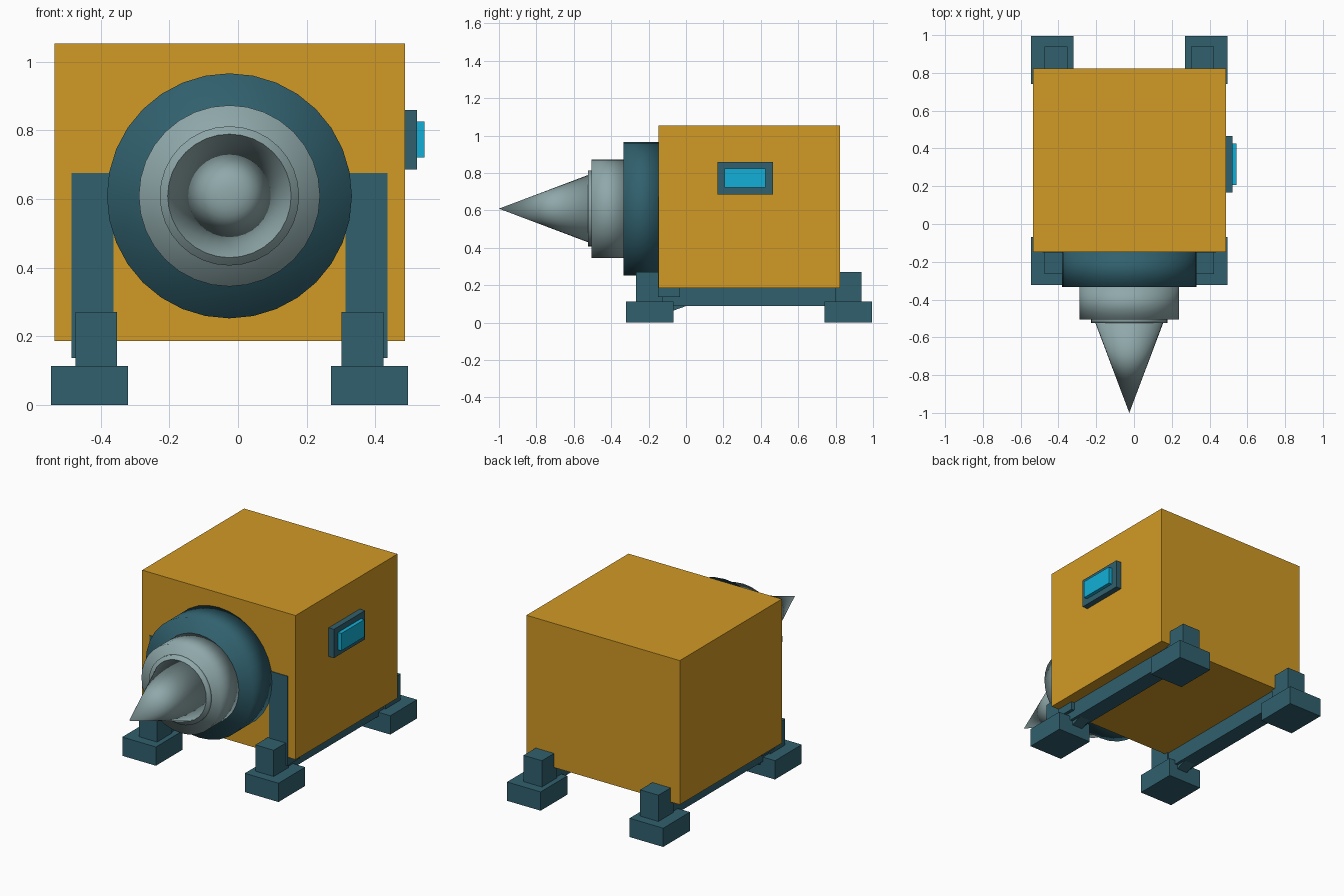
import bpy, bmesh, math
from mathutils import Matrix, Vector

if "Cube" in bpy.data.objects:
    bpy.data.objects.remove(bpy.data.objects["Cube"])

CX = -0.025   # symmetry plane of the machine
CZ = 0.609    # height of the drill axis


def material(name, rgb):
    m = bpy.data.materials.new(name)
    m.diffuse_color = (*rgb, 1)
    m.use_nodes = True
    m.node_tree.nodes["Principled BSDF"].inputs["Base Color"].default_value = m.diffuse_color
    return m


AMBER = material("amber", (0.64, 0.32, 0.018))
TEAL = material("dark_teal", (0.03, 0.118, 0.155))
GREY = material("steel_grey", (0.275, 0.39, 0.40))
CYAN = material("cyan_glass", (0.006, 0.43, 0.68))


def finish(name, bm, mat, smooth=False):
    bmesh.ops.recalc_face_normals(bm, faces=bm.faces)
    me = bpy.data.meshes.new(name)
    for f in bm.faces:
        f.smooth = smooth
    bm.to_mesh(me)
    bm.free()
    me.materials.append(mat)
    ob = bpy.data.objects.new(name, me)
    bpy.context.collection.objects.link(ob)
    return ob


def box(name, x, y, z, mat):
    """Box from (min, max) ranges."""
    bm = bmesh.new()
    size = [r[1] - r[0] for r in (x, y, z)]
    mid = [(r[0] + r[1]) / 2 for r in (x, y, z)]
    bmesh.ops.create_cube(bm, size=1, matrix=Matrix.Translation(mid) @ Matrix.Diagonal((*size, 1)))
    return finish(name, bm, mat)


def turned(name, r_front, r_back, y_front, y_back, mat):
    """Round part along the drill axis."""
    bm = bmesh.new()
    mtx = (Matrix.Translation((CX, (y_front + y_back) / 2, CZ))
           @ Matrix.Rotation(math.radians(90), 4, 'X'))
    bmesh.ops.create_cone(bm, cap_ends=True, segments=32, radius1=r_back, radius2=r_front,
                          depth=y_back - y_front, matrix=mtx)
    bmesh.ops.remove_doubles(bm, verts=bm.verts, dist=1e-5)
    return finish(name, bm, mat, smooth=True)


def wedge(name, x, profile, mat):
    """Prism of a (y, z) profile across an x range."""
    bm = bmesh.new()
    f = bm.faces.new([bm.verts.new((x[0], y, z)) for y, z in profile])
    ext = bmesh.ops.extrude_face_region(bm, geom=[f])
    verts = [v for v in ext["geom"] if isinstance(v, bmesh.types.BMVert)]
    bmesh.ops.translate(bm, verts=verts, vec=Vector((x[1] - x[0], 0, 0)))
    return finish(name, bm, mat)


def span(mid, half):
    return (mid - half, mid + half)


# Main body
box("body", (-0.535, 0.486), (-0.147, 0.823), (0.186, 1.053), AMBER)

# Drill head
turned("drill_collar", 0.357, 0.357, -0.333, -0.14, TEAL)
turned("drill_chuck", 0.264, 0.264, -0.505, -0.325, GREY)
turned("drill_lip", 0.203, 0.203, -0.523, -0.495, GREY)
turned("drill_tip", 0.0, 0.186, -1.0, -0.507, GREY)

# Side window
box("window_frame", (0.476, 0.521), (0.168, 0.465), (0.686, 0.859), TEAL)
box("window_glass", (0.51, 0.543), (0.207, 0.425), (0.721, 0.825), CYAN)

# Undercarriage, repeated on both sides
for side, s in (("left", -1), ("right", 1)):
    leg_x = span(CX + s * 0.388, 0.061)
    for end, y in (("front", -0.195), ("rear", 0.868)):
        box(f"{end}_{side}_foot", span(CX + s * 0.408, 0.112), span(y, 0.127), (0, 0.113), TEAL)
        box(f"{end}_{side}_leg", leg_x, span(y, 0.071), (0.105, 0.271), TEAL)
    box(f"{side}_front_strut", span(CX + s * 0.399, 0.061), (-0.151, -0.032), (0.137, 0.675), TEAL)
    box(f"{side}_rail", span(CX + s * 0.388, 0.052), (-0.15, 0.85), (0.088, 0.2), TEAL)
    wedge(f"{side}_rail_brace", span(CX + s * 0.388, 0.035),
          [(-0.12, 0.045), (0.0, 0.088), (0.0, 0.12), (-0.12, 0.12)], TEAL)
